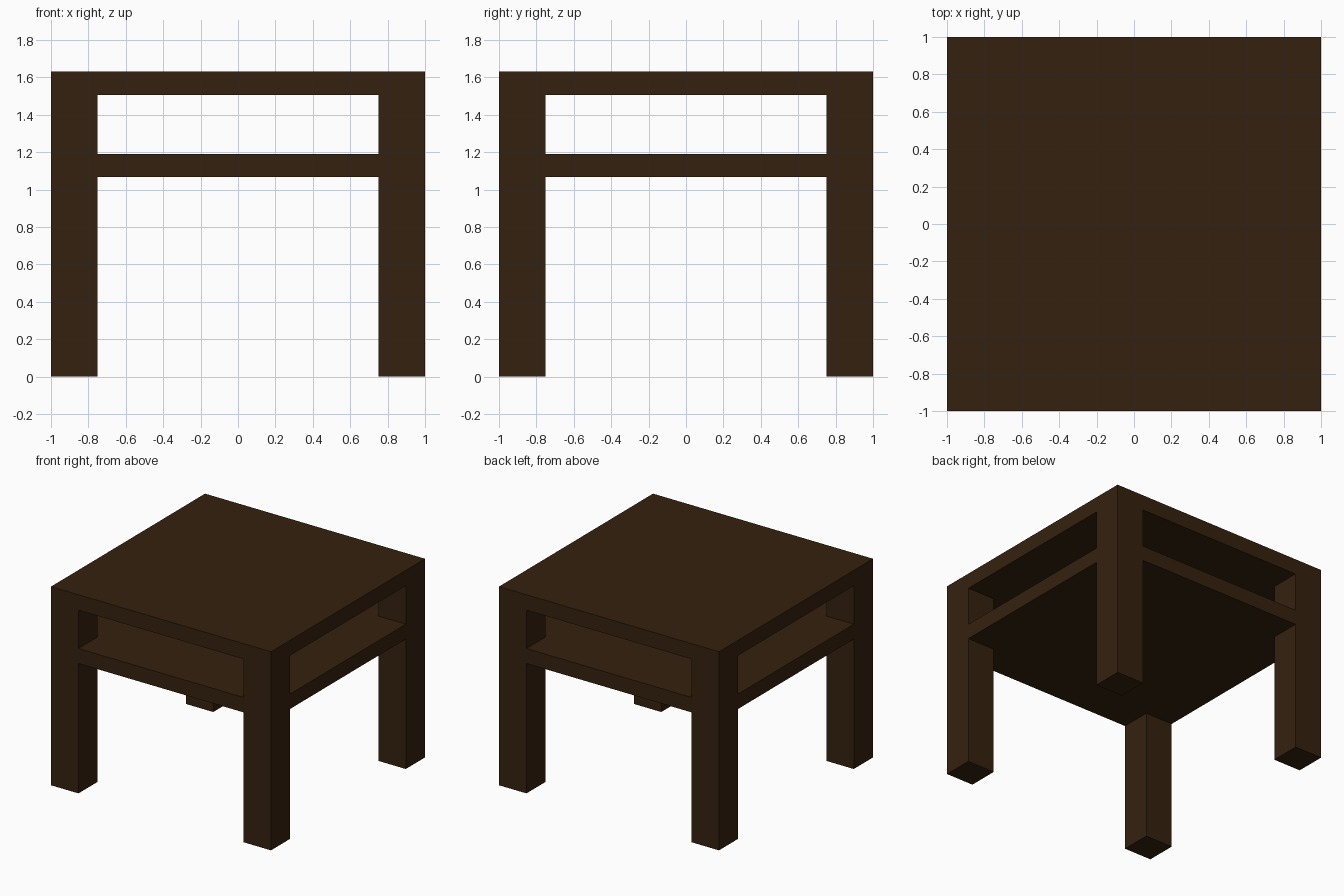
import bpy, bmesh

if "Cube" in bpy.data.objects:
    bpy.data.objects.remove(bpy.data.objects["Cube"])

wood = bpy.data.materials.new("dark brown wood")
wood.diffuse_color = (0.036, 0.0155, 0.0045, 1)
wood.use_nodes = True
wood.node_tree.nodes["Principled BSDF"].inputs["Base Color"].default_value = wood.diffuse_color


def prism(name, outline, z0, z1):
    """Extrude a flat outline from z0 up to z1."""
    bm = bmesh.new()
    face = bm.faces.new([bm.verts.new((x, y, z0)) for x, y in outline])
    ext = bmesh.ops.extrude_face_region(bm, geom=[face], use_keep_orig=True)
    verts = [v for v in ext["geom"] if isinstance(v, bmesh.types.BMVert)]
    bmesh.ops.translate(bm, verts=verts, vec=(0, 0, z1 - z0))
    bmesh.ops.recalc_face_normals(bm, faces=bm.faces)
    mesh = bpy.data.meshes.new(name)
    bm.to_mesh(mesh)
    bm.free()
    mesh.materials.append(wood)
    obj = bpy.data.objects.new(name, mesh)
    bpy.context.collection.objects.link(obj)
    return obj


def rect(x0, y0, x1, y1):
    return [(x0, y0), (x1, y0), (x1, y1), (x0, y1)]


HALF, INNER = 1.0, 0.75          # outer edge and inner side of the legs
TOP, UNDER = 1.632, 1.505        # table top
SHELF_TOP, SHELF_UNDER = 1.19, 1.067

# Table top
prism("table_top", rect(-HALF, -HALF, HALF, HALF), UNDER, TOP)

# Shelf, notched at the corners to fit round the legs
corner = [(INNER, -HALF), (INNER, -INNER), (HALF, -INNER)]
notched = []
for _ in range(4):
    notched += corner
    corner = [(-y, x) for x, y in corner]
prism("shelf", notched, SHELF_UNDER, SHELF_TOP)

# Four square legs, flush with the outer edges
for sy, row in ((-1, "front"), (1, "back")):
    for sx, side in ((-1, "left"), (1, "right")):
        prism(f"{row}_{side}_leg",
              rect(sx * INNER, sy * INNER, sx * HALF, sy * HALF), 0, UNDER)
